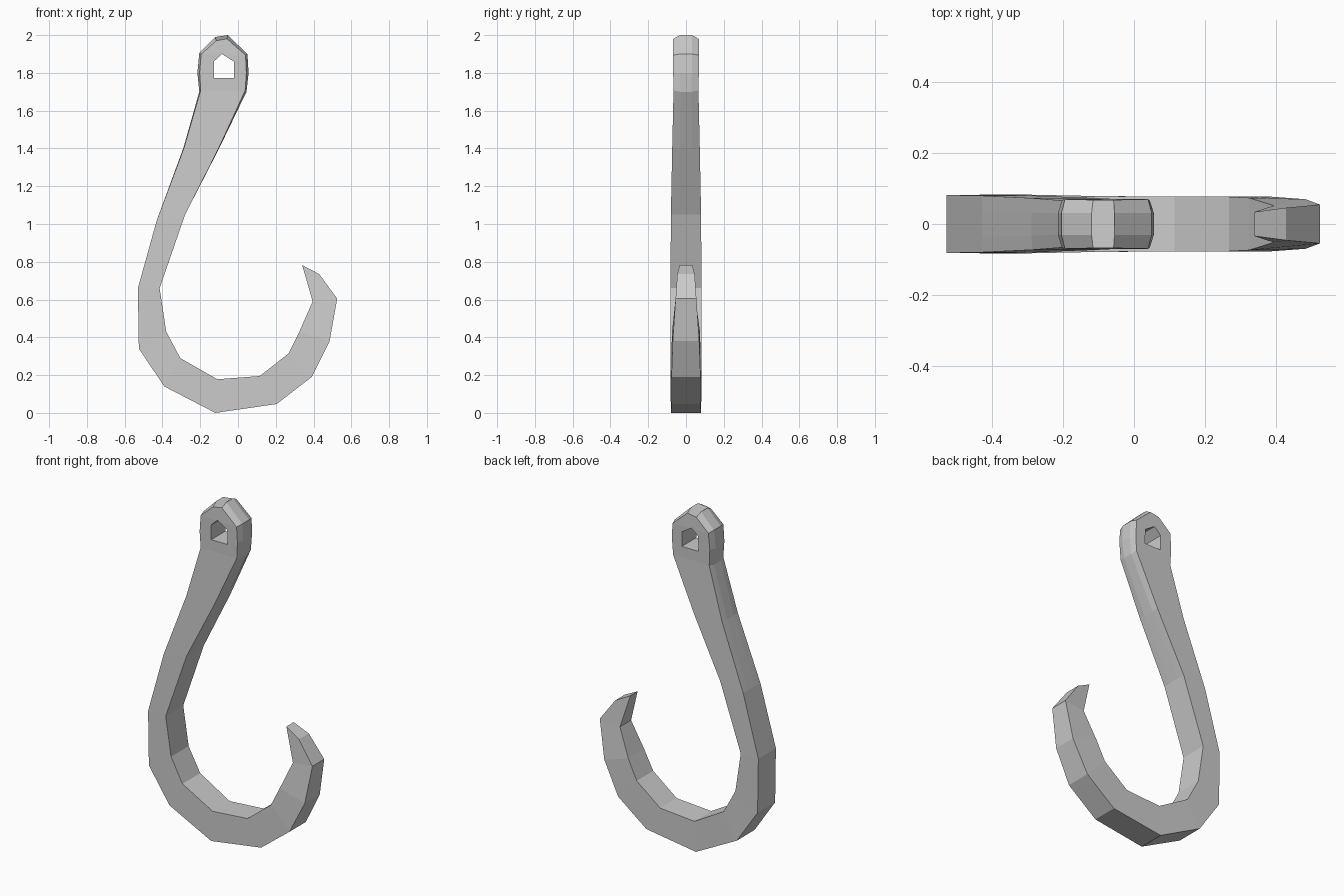
import bpy, bmesh
from mathutils import Vector

if "Cube" in bpy.data.objects:
    bpy.data.objects.remove(bpy.data.objects["Cube"])

# Sections along the hook: outer (x, z), inner (x, z), half width outer, half width inner, edge inset
SECTIONS = [
    ((-0.12, 1.99), (-0.055, 2.00), 0.068, 0.068, 0.02),
    ((-0.205, 1.905), (0.05, 1.90), 0.07, 0.07, 0.012),
    ((-0.215, 1.80), (0.056, 1.80), 0.068, 0.068, 0.012),
    ((-0.205, 1.70), (0.045, 1.70), 0.066, 0.066, 0.01),
    ((-0.29, 1.40), (-0.10, 1.40), 0.073, 0.073, 0.003),
    ((-0.43, 1.02), (-0.28, 1.05), 0.08, 0.08, 0),
    ((-0.53, 0.66), (-0.415, 0.66), 0.082, 0.082, 0),
    ((-0.525, 0.34), (-0.38, 0.43), 0.082, 0.082, 0),
    ((-0.39, 0.14), (-0.305, 0.29), 0.083, 0.083, 0),
    ((-0.12, 0.0), (-0.11, 0.178), 0.079, 0.079, 0),
    ((0.205, 0.047), (0.115, 0.195), 0.077, 0.077, 0),
    ((0.39, 0.19), (0.268, 0.315), 0.077, 0.077, 0),
    ((0.485, 0.38), (0.325, 0.43), 0.070, 0.074, 0),
    ((0.525, 0.605), (0.395, 0.59), 0.055, 0.052, 0),
    ((0.43, 0.735), (0.34, 0.782), 0.046, 0.034, 0),
]


def make_object(name, bm):
    bmesh.ops.recalc_face_normals(bm, faces=bm.faces)
    mesh = bpy.data.meshes.new(name)
    bm.to_mesh(mesh)
    bm.free()
    ob = bpy.data.objects.new(name, mesh)
    bpy.context.collection.objects.link(ob)
    return ob


def loft(name, rings):
    bm = bmesh.new()
    rows = [[bm.verts.new(p) for p in ring] for ring in rings]
    n = len(rows[0])
    for a, b in zip(rows, rows[1:]):
        for i in range(n):
            j = (i + 1) % n
            bm.faces.new((a[i], a[j], b[j], b[i]))
    bm.faces.new(rows[0])
    bm.faces.new(rows[-1])
    return make_object(name, bm)


def section_ring(outer, inner, w_out, w_in, inset):
    eye_or_mid = Vector((-0.08, 1.82)) if outer[1] > 1.65 else (Vector(outer) + Vector(inner)) / 2
    ring = []
    for p, w, ys in ((Vector(outer), w_out, (-1, -0.45, 0.45, 1)),
                     (Vector(inner), w_in, (1, 0.45, -0.45, -1))):
        side = p + (eye_or_mid - p).normalized() * inset
        for y in ys:
            q = side if abs(y) == 1 else p
            ring.append((q.x, y * w, q.y))
    return ring


# Hook body with chamfered eye
hook = loft("hook", [section_ring(*s) for s in SECTIONS])

# Five-sided eye hole
HOLE = [(-0.128, 1.773), (-0.128, 1.86), (-0.085, 1.90), (-0.022, 1.86), (-0.02, 1.773)]
cutter = loft("eye_hole_cutter", [[(x, y, z) for x, z in HOLE] for y in (-0.3, 0.3)])
cut = hook.modifiers.new("eye_hole", 'BOOLEAN')
cut.operation = 'DIFFERENCE'
cut.solver = 'EXACT'
cut.object = cutter
bpy.context.view_layer.objects.active = hook
hook.select_set(True)
bpy.ops.object.modifier_apply(modifier=cut.name)
bpy.data.objects.remove(cutter)
